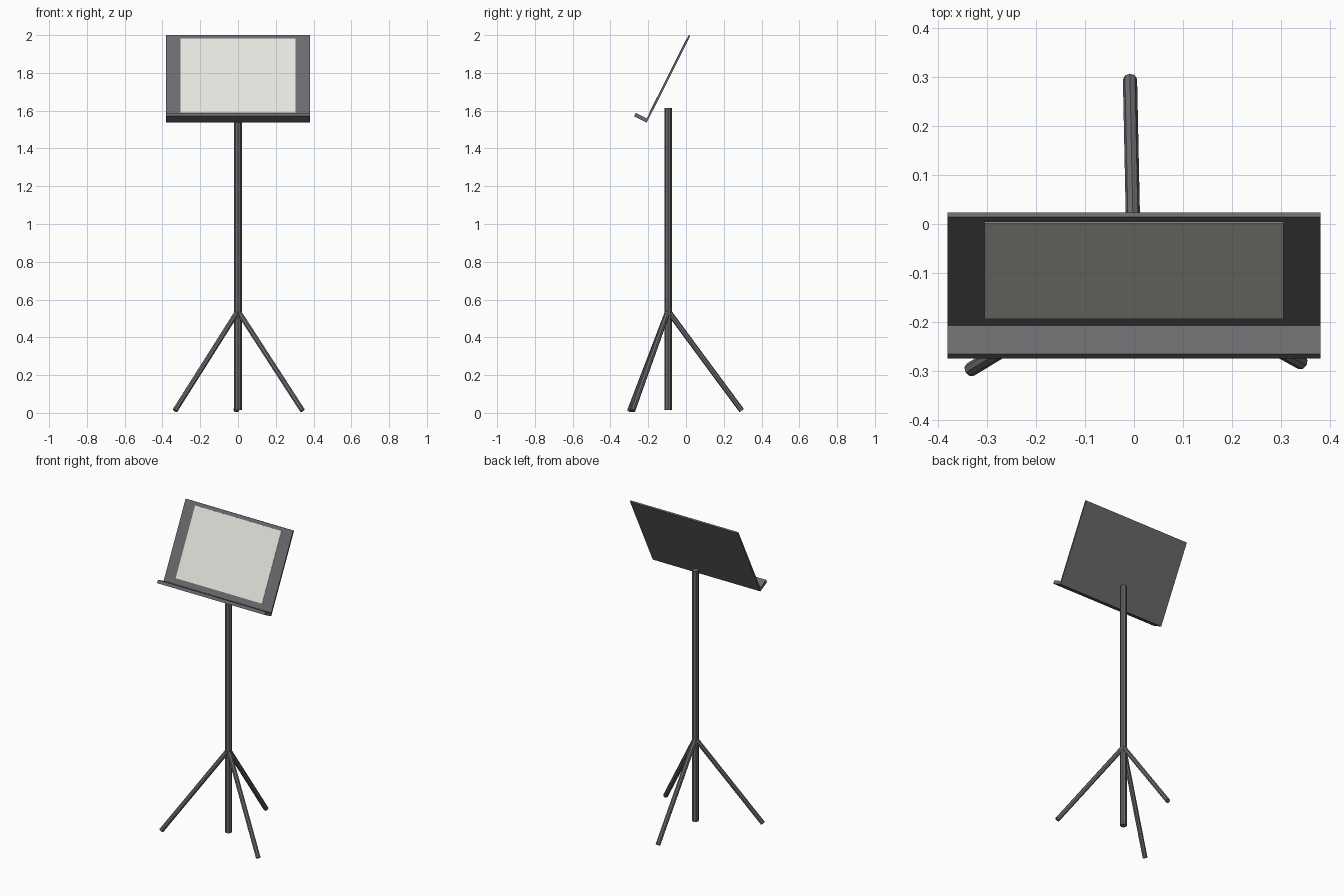
import bpy
import math
from mathutils import Vector, Matrix

cube = bpy.data.objects.get("Cube")
if cube:
    bpy.data.objects.remove(cube, do_unlink=True)


def material(name, color):
    m = bpy.data.materials.new(name)
    m.use_nodes = True
    m.diffuse_color = (*color, 1)
    m.node_tree.nodes["Principled BSDF"].inputs["Base Color"].default_value = (*color, 1)
    return m


METAL = material("dark grey metal", (0.15, 0.148, 0.16))
PAPER = material("off white paper", (0.78, 0.77, 0.72))


def rod(name, start, end, radius, sides=8):
    start, end = Vector(start), Vector(end)
    axis = end - start
    bpy.ops.mesh.primitive_cylinder_add(vertices=sides, radius=radius, depth=axis.length)
    ob = bpy.context.object
    ob.name = name
    ob.matrix_world = Matrix.Translation((start + end) / 2) @ axis.to_track_quat("Z", "Y").to_matrix().to_4x4()
    ob.data.materials.append(METAL)


# Tilted desk frame: y runs from the back face forwards (negative), z runs up the slope
DESK = Matrix.Translation((0, -0.2075, 1.537)) @ Matrix.Rotation(math.radians(-26.7), 4, "X")


def slab(name, width, y, z, mat):
    bpy.ops.mesh.primitive_cube_add(size=1)
    ob = bpy.context.object
    ob.name = name
    place = Matrix.Translation((0, sum(y) / 2, sum(z) / 2))
    size = Matrix.Diagonal((width, y[1] - y[0], z[1] - z[0], 1))
    ob.matrix_world = DESK @ place @ size
    ob.data.materials.append(mat)


# Desk with its ledge and the sheet of paper
slab("desk_board", 0.76, (-0.01, 0), (0, 0.513), METAL)
slab("desk_ledge", 0.76, (-0.075, -0.01), (0, 0.02), METAL)
slab("paper_sheet", 0.61, (-0.012, -0.01), (0.055, 0.491), PAPER)

# Upright pole
POLE_Y = -0.095
rod("pole", (0, POLE_Y, 0.015), (0, POLE_Y, 1.615), 0.02)

# Three splayed legs
for name, angle in (("back_leg", 91.2), ("right_leg", 211.2), ("left_leg", 331.2)):
    a = math.radians(angle)
    foot = (0.39 * math.cos(a), POLE_Y + 0.39 * math.sin(a), 0.012)
    rod(name, (0, POLE_Y, 0.54), foot, 0.0145)
